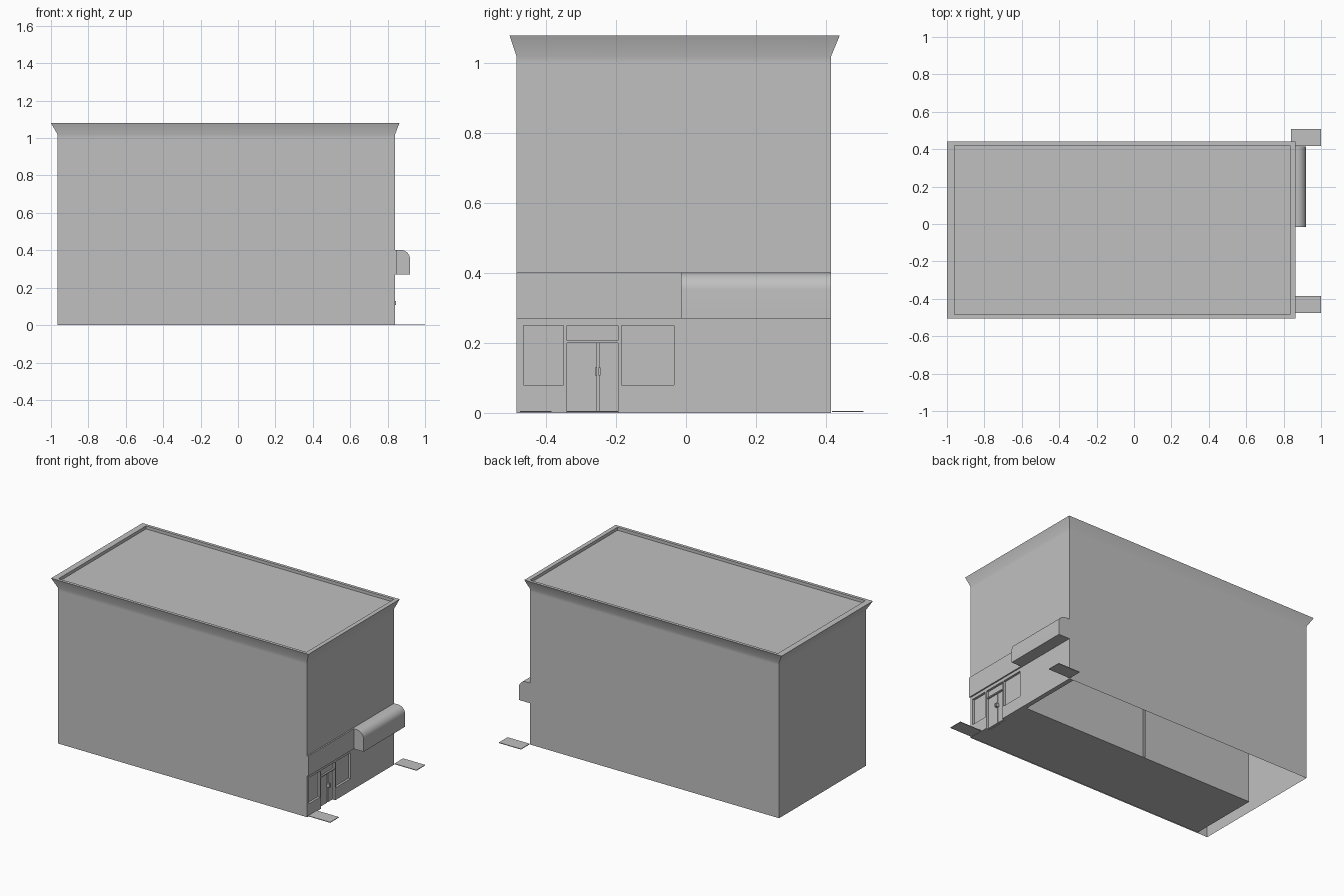
import bpy, bmesh, math

cube = bpy.data.objects.get("Cube")
if cube:
    bpy.data.objects.remove(cube, do_unlink=True)

GREY = (0.53, 0.53, 0.53, 1)
plaster = bpy.data.materials.new("plain_grey")
plaster.use_nodes = True
plaster.diffuse_color = GREY
plaster.node_tree.nodes["Principled BSDF"].inputs["Base Color"].default_value = GREY

# Wall limits
X0, X1, Y0, Y1 = -0.965, 0.84, -0.485, 0.415
BAND_LOW, BAND_TOP = 0.27, 0.402
SPLIT = -0.015


def finish(name, bm, angle=35):
    bmesh.ops.recalc_face_normals(bm, faces=bm.faces)
    mesh = bpy.data.meshes.new(name)
    bm.to_mesh(mesh)
    bm.free()
    for p in mesh.polygons:
        p.use_smooth = True
    mesh.set_sharp_from_angle(angle=math.radians(angle))
    mesh.materials.append(plaster)
    obj = bpy.data.objects.new(name, mesh)
    bpy.context.collection.objects.link(obj)
    return obj


def box(name, xs, ys, zs):
    bm = bmesh.new()
    bmesh.ops.create_cube(bm, size=1)
    for v in bm.verts:
        v.co = [r[0] if c < 0 else r[1] for c, r in zip(v.co, (xs, ys, zs))]
    return finish(name, bm)


def ring(bm, x0, x1, y0, y1, z):
    return [bm.verts.new((x, y, z)) for x, y in ((x0, y0), (x1, y0), (x1, y1), (x0, y1))]


# Hollow walls, flared cornice, parapet rim and sunken roof as one stack of rings
bm = bmesh.new()
rings = [ring(bm, X0, X1, Y0, Y1, z) for z in (0, BAND_LOW, 1.0, 1.02)]
rings.append(ring(bm, -1, 0.863, -0.505, 0.44, 1.08))
for z in (1.08, 1.06):
    rings.append(ring(bm, -0.96, 0.835, -0.485, 0.42, z))
for low, high in zip(rings, rings[1:]):
    for i in range(4):
        j = (i + 1) % 4
        bm.faces.new((low[i], low[j], high[j], high[i]))
bm.faces.new(rings[-1])
# Leave the shop end open at street level
opening = [f for f in bm.faces
           if f.calc_center_median().x > X1 - 0.001 and f.calc_center_median().z < BAND_LOW]
bmesh.ops.delete(bm, geom=opening, context='FACES')
finish("building_shell", bm)

# Street wall: plain half, piers between openings, sills and header
BACK = X1 - 0.03
GLASS = X1 - 0.015
WALL = (BACK, X1)
windows = {"left": (-0.465, -0.35), "right": (-0.185, -0.035)}
DOOR = (-0.34, -0.195)
HEAD = 0.25
piers = [(Y0, -0.465), (-0.35, DOOR[0]), (DOOR[1], -0.185), (-0.035, Y1)]
for i, span in enumerate(piers):
    box(f"street_wall_{i}", WALL, span, (0, HEAD))
box("street_header", WALL, (Y0, Y1), (HEAD, BAND_LOW))
for side, span in windows.items():
    box(f"{side}_window_sill", WALL, span, (0, 0.08))
    box(f"{side}_window_pane", (BACK, GLASS), span, (0.08, HEAD))

# Double door with transom and handles
mid = sum(DOOR) / 2 + 0.015
for side, span in (("left", (DOOR[0], mid - 0.003)), ("right", (mid + 0.003, DOOR[1]))):
    box(f"{side}_door_leaf", (BACK, GLASS), span, (0.004, 0.2))
box("door_gap", (BACK, GLASS - 0.008), DOOR, (0.004, HEAD))
box("door_transom", (BACK, X1 - 0.004), DOOR, (0.2, 0.207))
box("transom_pane", (BACK, GLASS), DOOR, (0.207, HEAD))
for s in (-1, 1):
    y = mid + s * 0.005
    box("door_handle", (GLASS, X1 + 0.004), (y - 0.003, y + 0.003), (0.107, 0.13))

# Sign band over the shop
box("sign_band", (X1 - 0.005, X1 + 0.009), (Y0, SPLIT), (BAND_LOW, BAND_TOP))

# Rounded awning, extruded along y from its side profile
R = 0.05
profile = [(X1 - 0.005, BAND_LOW), (X1 - 0.005, BAND_TOP)]
for i in range(9):
    a = math.pi / 2 * (1 - i / 8)
    profile.append((0.92 - R + R * math.cos(a), BAND_TOP - R + R * math.sin(a)))
profile.append((0.92, BAND_LOW))
bm = bmesh.new()
face = bm.faces.new([bm.verts.new((x, SPLIT, z)) for x, z in profile])
out = bmesh.ops.extrude_face_region(bm, geom=[face], use_keep_orig=True)
for v in out["geom"]:
    if isinstance(v, bmesh.types.BMVert):
        v.co.y = Y1
finish("awning", bm)

# Shop room inside the shell, with a post on its rear wall
box("shop_room", (-0.89, BACK), (Y0 + 0.004, SPLIT), (0.003, BAND_TOP))
box("partition_post", (-0.09, -0.08), (SPLIT, SPLIT + 0.01), (0.003, BAND_TOP))

# Paving plates at both corners of the shop end
for name, span in (("front_paving", (-0.475, -0.385)), ("back_paving", (0.418, 0.508))):
    box(name, (X1, 1.0), span, (0.002, 0.006))
